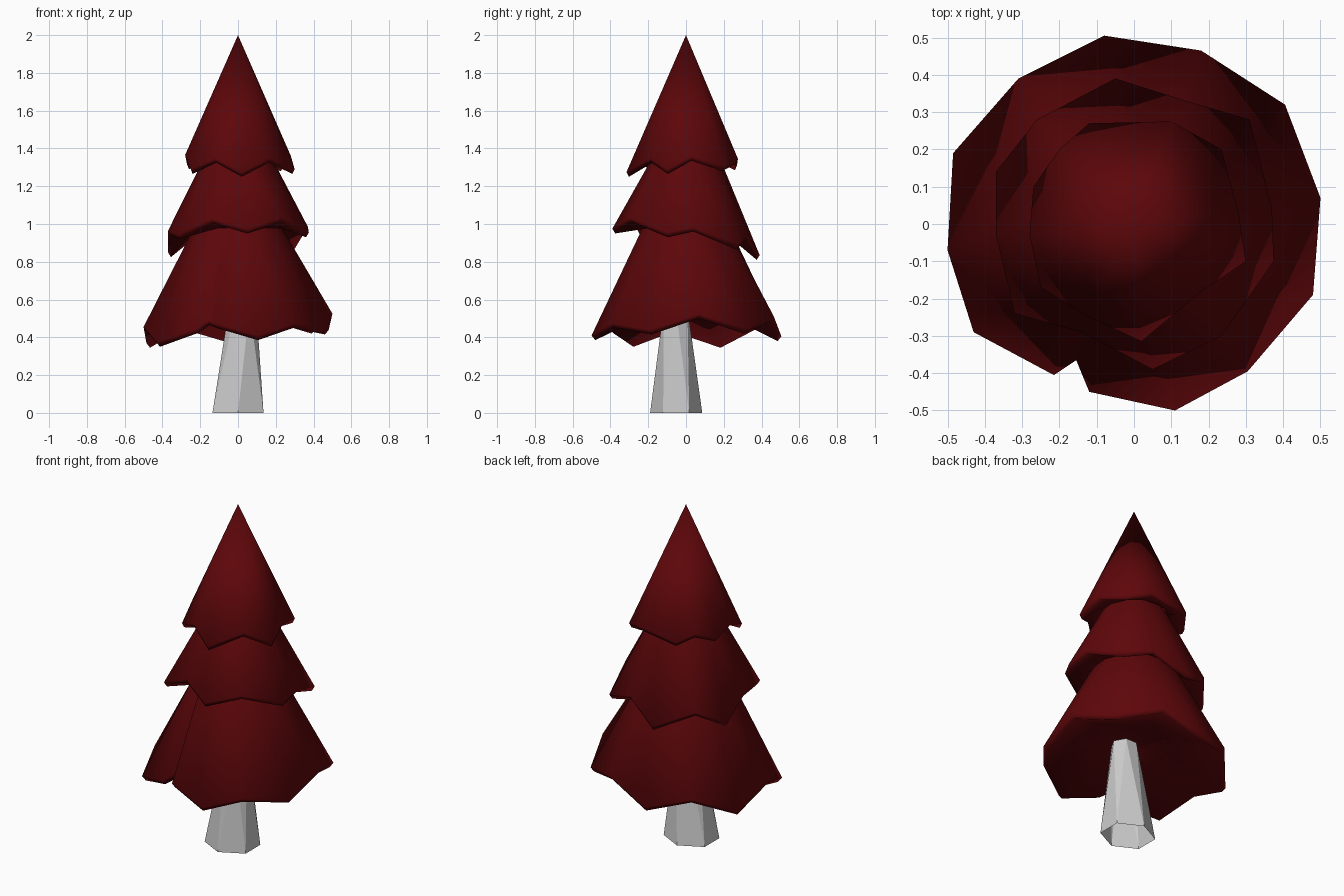
import bpy, bmesh, math
from mathutils import Vector

if "Cube" in bpy.data.objects:
    bpy.data.objects.remove(bpy.data.objects["Cube"])

red = bpy.data.materials.new("dark_red_foliage")
red.diffuse_color = (0.11, 0.002, 0.003, 1)
red.use_nodes = True
red.node_tree.nodes["Principled BSDF"].inputs["Base Color"].default_value = red.diffuse_color


def finish(name, bm, mat=None, smooth=None):
    bmesh.ops.recalc_face_normals(bm, faces=bm.faces)
    me = bpy.data.meshes.new(name)
    bm.to_mesh(me)
    bm.free()
    ob = bpy.data.objects.new(name, me)
    bpy.context.collection.objects.link(ob)
    if mat:
        me.materials.append(mat)
    if smooth:
        bpy.ops.object.select_all(action='DESELECT')
        ob.select_set(True)
        bpy.context.view_layer.objects.active = ob
        bpy.ops.object.shade_smooth_by_angle(angle=math.radians(smooth))
    return ob


def bridge(bm, a, b):
    n = len(a)
    for i in range(n):
        j = (i + 1) % n
        bm.faces.new((a[i], a[j], b[j], b[i]))


def fan(bm, ring, co):
    c = bm.verts.new(co)
    for i in range(len(ring)):
        bm.faces.new((ring[i], ring[(i + 1) % len(ring)], c))


def tier(name, hem, neck, under, apex_z=None, cap_z=None):
    """Ragged skirt: neck ring (or apex) -> hem -> thin lip -> hollow underside."""
    bm = bmesh.new()

    def circle(r, z):
        pts = []
        for x, y, _ in hem:
            d = Vector((x, y)).normalized() * r
            pts.append(bm.verts.new((d.x, d.y, z)))
        return pts

    rim = [bm.verts.new((x, y, z + 0.025)) for x, y, z in hem]
    lip = [bm.verts.new((x * 0.96, y * 0.96, z)) for x, y, z in hem]
    inner = circle(*under)
    if apex_z:
        fan(bm, rim, (0, 0, apex_z))
    else:
        bridge(bm, circle(*neck), rim)
    bridge(bm, rim, lip)
    bridge(bm, lip, inner)
    if cap_z:
        fan(bm, inner, (0, 0, cap_z))
    return finish(name, bm, red, 150)


# Hem outlines, counter-clockwise, with alternating high and low points
low_hem = [(0.50, 0.07, 0.50), (0.405, 0.32, 0.42), (0.18, 0.465, 0.485),
           (-0.08, 0.505, 0.38), (-0.31, 0.39, 0.445), (-0.485, 0.19, 0.345),
           (-0.50, -0.07, 0.43), (-0.43, -0.29, 0.35), (-0.215, -0.405, 0.425),
           (-0.155, -0.365, 0.465), (-0.12, -0.45, 0.45), (0.11, -0.50, 0.385),
           (0.305, -0.395, 0.45), (0.48, -0.19, 0.415)]
mid_hem = [(0.37, 0.04, 0.96), (0.31, 0.28, 0.865), (0.14, 0.33, 0.92),
           (-0.05, 0.39, 0.81), (-0.26, 0.28, 0.91), (-0.37, 0.14, 0.825),
           (-0.37, -0.03, 0.94), (-0.32, -0.24, 0.92), (-0.14, -0.29, 1.005),
           (0.05, -0.39, 0.95), (0.235, -0.30, 1.01), (0.375, -0.10, 0.93)]
top_hem = [(0.28, 0.03, 1.335), (0.235, 0.20, 1.28), (0.10, 0.275, 1.32),
           (-0.12, 0.27, 1.285), (-0.20, 0.20, 1.33), (-0.27, 0.10, 1.29),
           (-0.28, -0.03, 1.34), (-0.25, -0.17, 1.265), (-0.12, -0.25, 1.325),
           (0.02, -0.315, 1.25), (0.17, -0.19, 1.325), (0.30, -0.10, 1.265)]

# Foliage
tier("bottom_foliage", low_hem, (0.235, 0.98), (0.12, 0.575), cap_z=0.58)
tier("middle_foliage", mid_hem, (0.18, 1.35), (0.235, 0.98))
tier("top_foliage", top_hem, None, (0.18, 1.35), apex_z=2.0)

# Trunk: open, tapered, twisted six-sided tube
bm = bmesh.new()
rings = []
for cx, cy, r, z, turn in ((0, -0.052, 0.138, 0, 0), (0.025, -0.055, 0.072, 0.56, 30)):
    angles = [math.radians(60 * i - 90 + turn) for i in range(6)]
    rings.append([bm.verts.new((cx + r * math.cos(a) * (1.13 if z == 0 else 1),
                                cy + r * math.sin(a), z)) for a in angles])
bridge(bm, rings[0], rings[1])
bmesh.ops.triangulate(bm, faces=bm.faces[:])
finish("trunk", bm)
